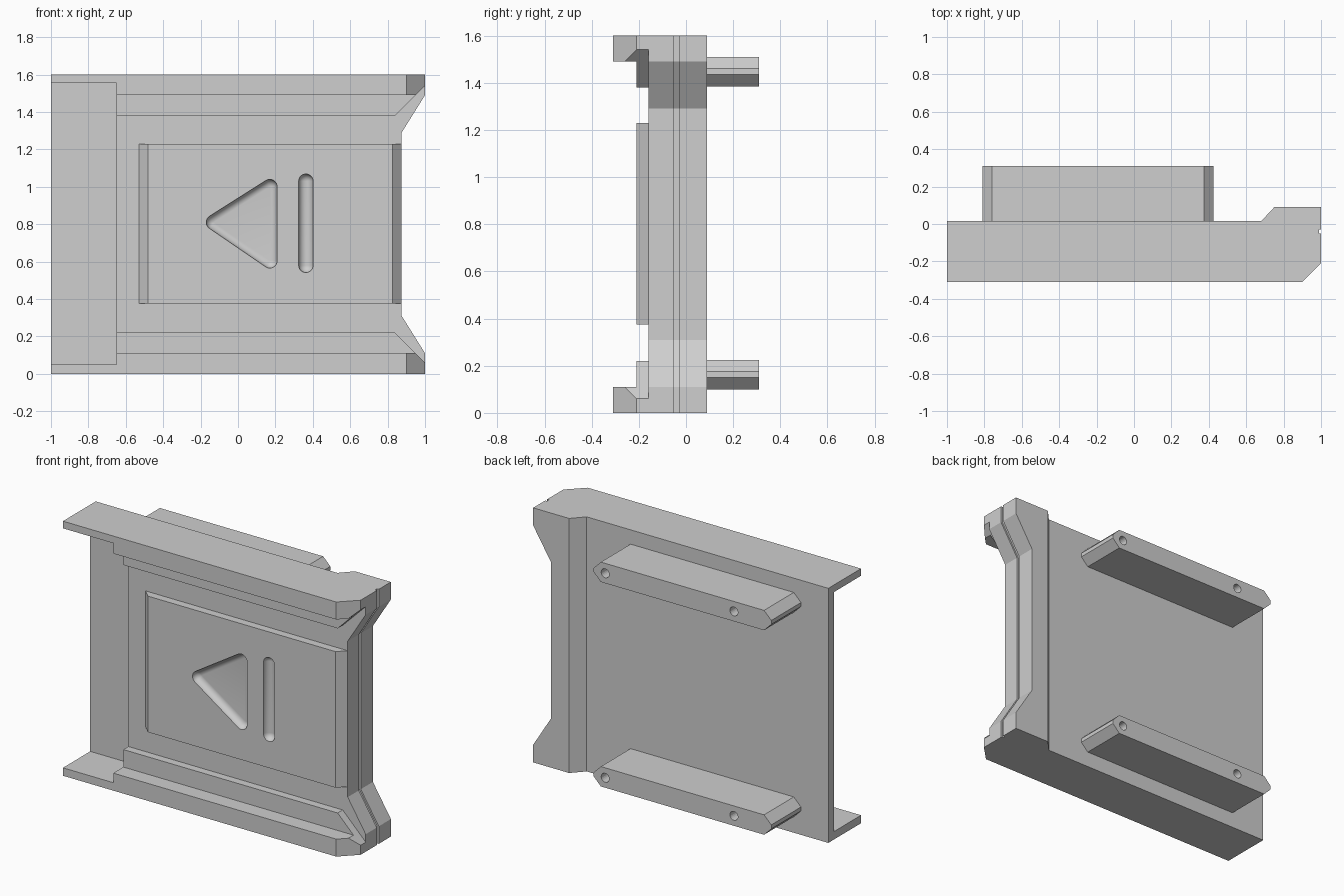
import bpy, bmesh, math
from mathutils import Vector

if "Cube" in bpy.data.objects:
    bpy.data.objects.remove(bpy.data.objects["Cube"])

grey = bpy.data.materials.new("plain grey")
grey.diffuse_color = (0.62, 0.62, 0.62, 1)
grey.use_nodes = True
grey.node_tree.nodes["Principled BSDF"].inputs["Base Color"].default_value = grey.diffuse_color


def finish(name, bm):
    bmesh.ops.recalc_face_normals(bm, faces=bm.faces[:])
    me = bpy.data.meshes.new(name)
    bm.to_mesh(me)
    bm.free()
    ob = bpy.data.objects.new(name, me)
    bpy.context.collection.objects.link(ob)
    me.materials.append(grey)
    return ob


def prism(name, pts, axis, a, b):
    """Extrude a profile: axis 'y' takes (x, z) points, axis 'z' takes (x, y)."""
    bm = bmesh.new()
    put = (lambda p, d: (p[0], d, p[1])) if axis == 'y' else (lambda p, d: (p[0], p[1], d))
    f = bm.faces.new([bm.verts.new(put(p, a)) for p in pts])
    ext = bmesh.ops.extrude_face_region(bm, geom=[f])["geom"]
    shift = Vector(put((0, 0), b - a))
    bmesh.ops.translate(bm, vec=shift, verts=[v for v in ext if isinstance(v, bmesh.types.BMVert)])
    return finish(name, bm)


def rect(x0, x1, z0, z1):
    return [(x0, z0), (x1, z0), (x1, z1), (x0, z1)]


def rounded_hull(name, centres, y, r):
    """Convex hull of spheres, used to press a soft symbol into a face."""
    bm = bmesh.new()
    n = 24
    for cx, cz in centres:
        for i in range(n // 2 + 1):
            t = math.pi * i / (n // 2)
            for j in range(n if 0 < i < n // 2 else 1):
                p = 2 * math.pi * j / n
                bm.verts.new((cx + r * math.sin(t) * math.cos(p), y + r * math.cos(t),
                              cz + r * math.sin(t) * math.sin(p)))
    res = bmesh.ops.convex_hull(bm, input=bm.verts[:])
    loose = {v for v in res["geom_interior"] + res["geom_unused"]
             if isinstance(v, bmesh.types.BMVert) and v.is_valid and not v.link_faces}
    bmesh.ops.delete(bm, geom=list(loose), context='VERTS')
    return finish(name, bm)


def cut(ob, cutter):
    mod = ob.modifiers.new("cut", 'BOOLEAN')
    mod.operation = 'DIFFERENCE'
    mod.solver = 'EXACT'
    mod.object = cutter
    bpy.context.view_layer.objects.active = ob
    bpy.ops.object.modifier_apply(modifier=mod.name)
    bpy.data.objects.remove(cutter, do_unlink=True)


# main panel: top outline with bevelled front corner and thick rear lip
panel = prism("panel", [(-1, -0.31), (0.9, -0.31), (1, -0.21), (1, 0.09), (0.75, 0.09),
                        (0.68, 0.015), (-1, 0.015)], 'z', 0, 1.6)
# notch in the right edge
cut(panel, prism("notch", [(0.875, 0.31), (1.125, -0.09), (1.125, 1.69), (0.875, 1.29)], 'y', -1, 1))
# thin bay on the left
cut(panel, prism("bay", rect(-1.2, -0.65, 0.05, 1.555), 'y', -1, -0.04))
# stepped channel on the front, flaring to the right
cut(panel, prism("step", rect(-0.7, 1.2, 0.11, 1.49), 'y', -1, -0.21))
cut(panel, prism("channel", [(-0.7, 0.22), (0.84, 0.22), (1.14, -0.08), (1.14, 1.68),
                             (0.84, 1.38), (-0.7, 1.38)], 'y', -1.1, -0.16))
# fine groove along the right edge
d = 0.012
cut(panel, prism("groove", [(1 - d, -0.1), (1 - d, 0.11), (0.875 - d, 0.31), (0.875 - d, 1.29),
                            (1 - d, 1.49), (1 - d, 1.7), (1.2, 1.7), (1.2, -0.1)], 'y', -0.05, -0.03))

# raised plate with bevelled ends and a pressed triangle and bar
plate = prism("raised_plate", [(-0.53, -0.16), (-0.48, -0.21), (0.825, -0.21), (0.875, -0.16)],
              'z', 0.375, 1.23)
cut(plate, rounded_hull("triangle_press", [(-0.13, 0.81), (0.17, 1.0), (0.17, 0.605)], -0.212, 0.04))
cut(plate, rounded_hull("bar_press", [(0.363, 0.58), (0.363, 1.03)], -0.212, 0.039))
bpy.ops.object.select_all(action='DESELECT')
plate.select_set(True)
bpy.context.view_layer.objects.active = plate
bpy.ops.object.shade_smooth_by_angle(angle=math.radians(30))

# rear rails with pointed ends and screw holes
for name, z0 in (("lower_rail", 0.1), ("upper_rail", 1.385)):
    z1, c, x0, x1 = z0 + 0.125, 0.05, -0.81, 0.425
    rail = prism(name, [(x0 + c, z0), (x1 - c, z0), (x1, z0 + c), (x1, z1 - c),
                        (x1 - c, z1), (x0 + c, z1), (x0, z1 - c), (x0, z0 + c)], 'y', 0.015, 0.31)
    for hx in (-0.55, 0.345):
        ring = [(hx + 0.028 * math.cos(k * math.pi / 10), z0 + 0.0625 + 0.028 * math.sin(k * math.pi / 10))
                for k in range(20)]
        cut(rail, prism("hole", ring, 'y', 0.2, 0.4))
